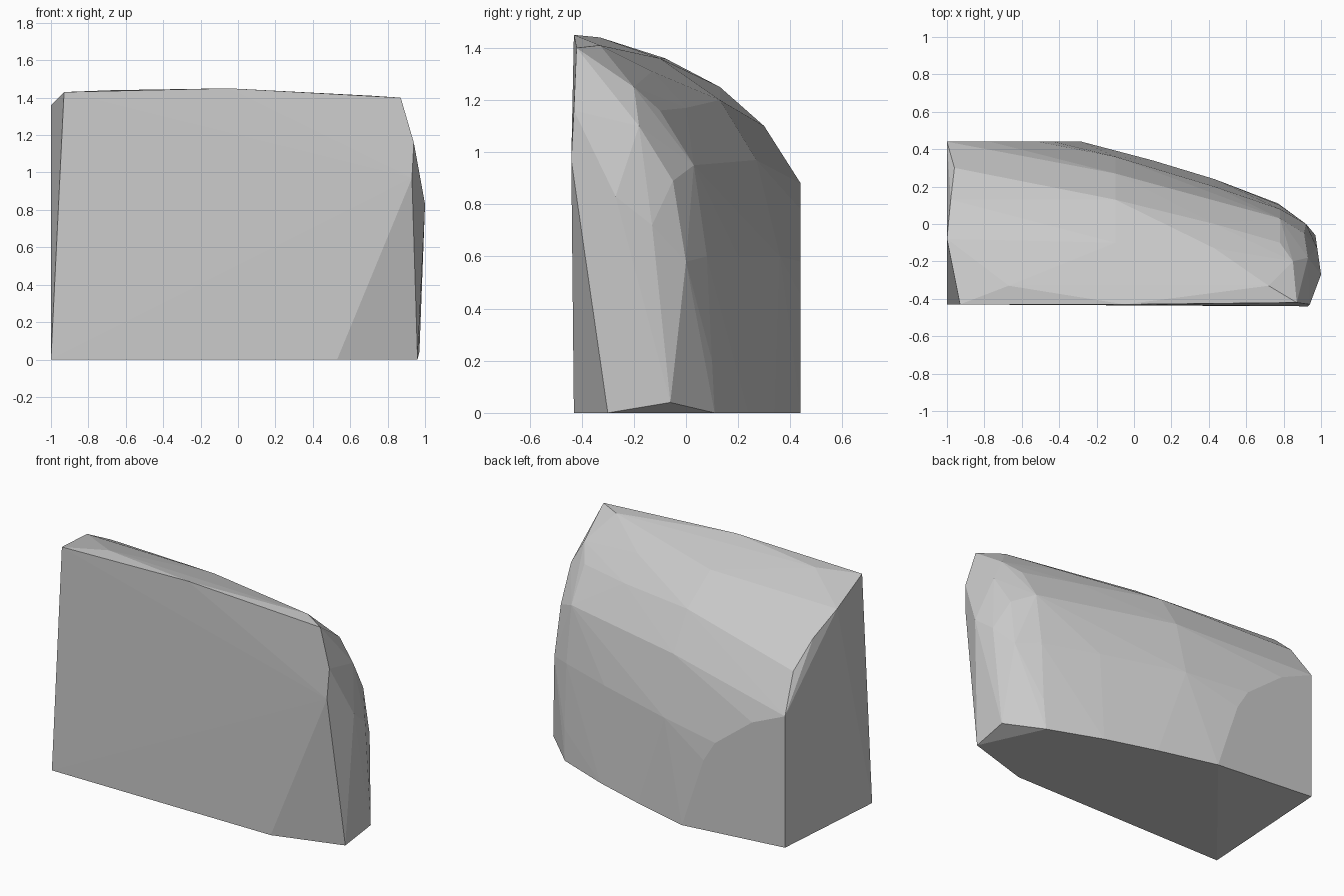
import bpy
import bmesh

# Remove the default object
default_object = bpy.data.objects.get("Cube")
if default_object:
    bpy.data.objects.remove(default_object, do_unlink=True)


def make_material(name, colour):
    material = bpy.data.materials.new(name)
    material.use_nodes = True
    material.diffuse_color = colour
    shader = material.node_tree.nodes["Principled BSDF"]
    shader.inputs["Base Color"].default_value = colour
    shader.inputs["Roughness"].default_value = 1
    return material


def build_hull(name, points, material):
    """Wrap a faceted convex skin around the given points."""
    mesh = bpy.data.meshes.new(name)
    bm = bmesh.new()
    for point in points:
        bm.verts.new(point)
    result = bmesh.ops.convex_hull(bm, input=bm.verts[:], use_existing_faces=False)
    # Drop points that ended up inside the skin
    loose = [vert for vert in bm.verts if not vert.link_faces]
    bmesh.ops.delete(bm, geom=loose, context="VERTS")
    bmesh.ops.recalc_face_normals(bm, faces=bm.faces[:])
    for face in bm.faces:
        face.smooth = False
    bm.to_mesh(mesh)
    bm.free()
    mesh.materials.append(material)
    rock = bpy.data.objects.new(name, mesh)
    bpy.context.collection.objects.link(rock)
    return rock


def section(x, profile):
    """Place a (y, z) profile across the rock at one x position."""
    return [(x, y, z) for y, z in profile]


# Footprint, with one lifted corner at the back and a nick at the narrow end
footprint = [
    (-1, -.43, 0), (-1, .44, .05), (-.28, .44, 0), (.1, .34, 0),
    (.43, .24, 0), (.77, .11, 0), (.97, -.06, .04), (.96, -.3, 0),
    (.53, -.43, 0),
]

# Flat front rim
front_rim = [
    (-.93, -.43, 1.43), (-.05, -.43, 1.45), (.87, -.42, 1.4),
    (.94, -.43, 1.16), (.93, -.44, .97),
]

# Broad end: edge of the flat side, and the arch of the flat back
broad_end = section(-1, [(-.08, 1.36), (.44, .88)])
broad_end += [(-.98, .13, 1.25), (-.96, .3, 1.1), (-.67, -.33, 1.44)]
back_arch = [(-.77, .44, .78), (-.51, .44, .58), (-.43, .44, .45)]

# Domed back, sliced across its length
dome = section(-.1, [(-.1, 1.36), (.13, 1.2), (.27, .97), (.36, .6)])
dome += section(.43, [(-.13, 1.31), (0, 1.17), (.12, .93), (.2, .6)])
dome += section(.78, [(-.1, 1.16), (.03, .95), (.08, .6), (.1, .2)])

# Narrow end
narrow_end = [
    (.72, -.33, 1.41), (.85, -.2, 1.25), (.93, -.18, 1.1),
    (.91, -.05, .89), (1, -.27, .83), (.98, -.13, .72), (.92, 0, .58),
]

stone_grey = make_material("stone_grey", (.6, .6, .6, 1))
build_hull(
    "rock",
    footprint + front_rim + broad_end + back_arch + dome + narrow_end,
    stone_grey,
)
